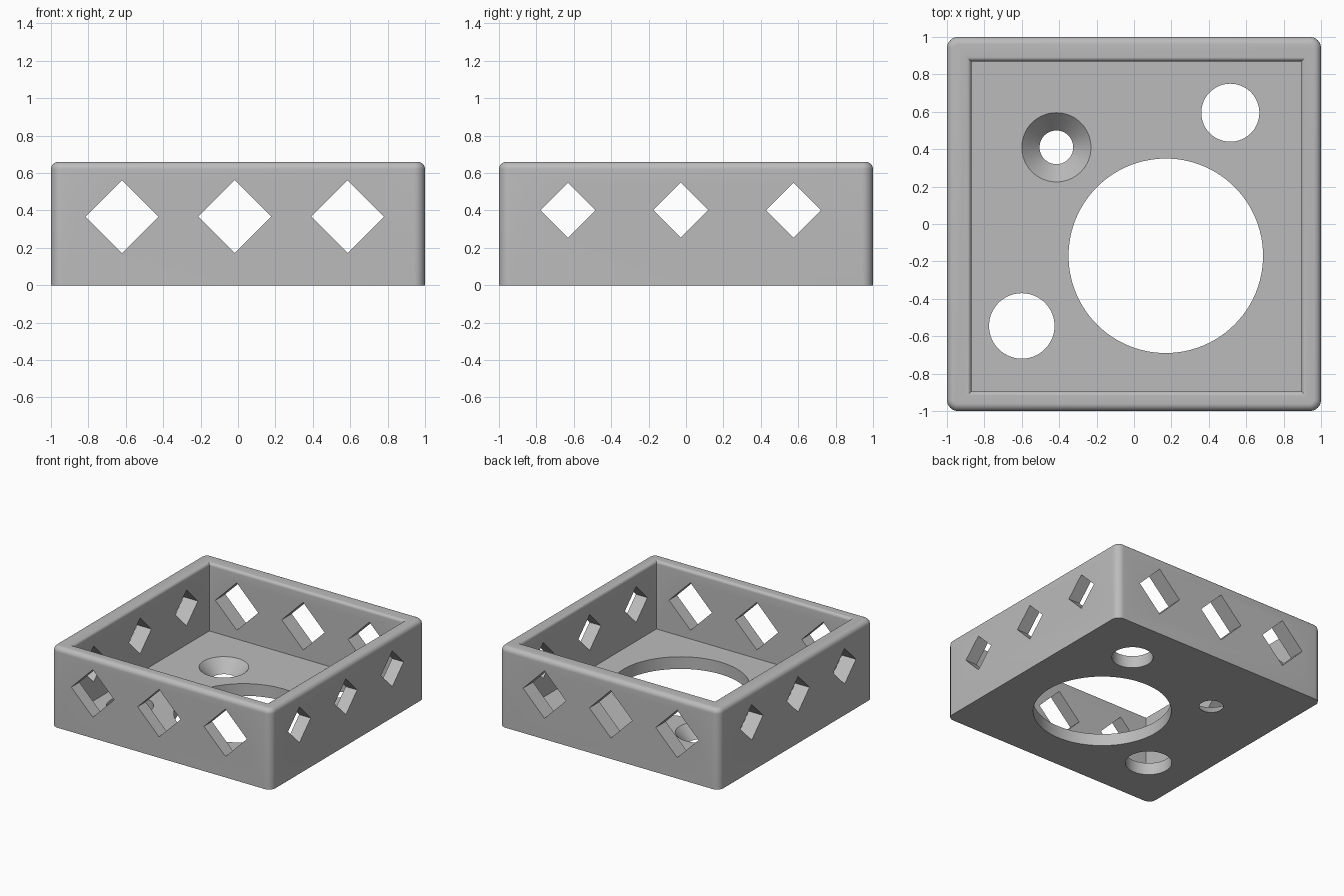
import bpy
import bmesh
import math
from mathutils import Matrix, Vector

if "Cube" in bpy.data.objects:
    bpy.data.objects.remove(bpy.data.objects["Cube"], do_unlink=True)

HEIGHT, FLOOR = 0.66, 0.10
INNER_LOW, INNER_HIGH = 0.87, 0.895     # cavity reach towards -x/+y and +x/-y

grey = bpy.data.materials.new("plain grey")
grey.use_nodes = True
grey.diffuse_color = (0.5, 0.5, 0.5, 1)
grey.node_tree.nodes["Principled BSDF"].inputs["Base Color"].default_value = (0.5, 0.5, 0.5, 1)


def make_object(name, bm):
    bmesh.ops.recalc_face_normals(bm, faces=bm.faces)
    mesh = bpy.data.meshes.new(name)
    bm.to_mesh(mesh)
    bm.free()
    mesh.materials.append(grey)
    obj = bpy.data.objects.new(name, mesh)
    bpy.context.collection.objects.link(obj)
    return obj


def bevel(bm, edges, radius):
    bmesh.ops.bevel(bm, geom=edges, offset=radius, offset_type='OFFSET',
                    segments=8, profile=0.5, affect='EDGES')


# Outer block with rounded upright corners and a rounded top edge
bm = bmesh.new()
bmesh.ops.create_cube(bm, size=1, matrix=Matrix.Translation((0, 0, HEIGHT / 2))
                      @ Matrix.Diagonal((2, 2, HEIGHT, 1)))
bevel(bm, [e for e in bm.edges if abs(e.verts[0].co.z - e.verts[1].co.z) > 0.1], 0.06)
bevel(bm, [e for e in bm.edges if all(v.co.z > HEIGHT - 0.001 for v in e.verts)], 0.04)
tray = make_object("open_tray", bm)


def cut(bm):
    """Subtract a closed shape from the tray."""
    cutter = make_object("cutter", bm)
    cutter.hide_render = True
    bpy.context.view_layer.objects.active = tray
    mod = tray.modifiers.new("cut", 'BOOLEAN')
    mod.operation, mod.solver, mod.object = 'DIFFERENCE', 'EXACT', cutter
    bpy.ops.object.modifier_apply(modifier=mod.name)
    bpy.data.objects.remove(cutter, do_unlink=True)


# Cavity that flares at the top to round the inner lip
LIP = 0.025
steps = [math.radians(15 * i) for i in range(7)]
profile = [(0, FLOOR)]
profile += [(LIP * (1 - math.cos(t)), HEIGHT - LIP + LIP * math.sin(t)) for t in steps]
profile += [(LIP, HEIGHT + 0.1)]
bm = bmesh.new()
rings = []
for out, z in profile:
    a, b = INNER_LOW + out, INNER_HIGH + out
    rings.append([bm.verts.new((x, y, z)) for x, y in ((-a, -b), (b, -b), (b, a), (-a, a))])
for low, high in zip(rings, rings[1:]):
    for i in range(4):
        j = (i + 1) % 4
        bm.faces.new((low[i], low[j], high[j], high[i]))
bm.faces.new(rings[0])
bm.faces.new(rings[-1])
cut(bm)


def cone_cut(centre, r_low, r_high, depth, axis='Z', sides=64):
    turn = Vector((0, 0, 1)).rotation_difference(
        {'X': Vector((1, 0, 0)), 'Y': Vector((0, 1, 0)), 'Z': Vector((0, 0, 1))}[axis])
    shape = bmesh.new()
    bmesh.ops.create_cone(shape, cap_ends=True, segments=sides, radius1=r_low, radius2=r_high,
                          depth=depth, matrix=Matrix.Translation(centre) @ turn.to_matrix().to_4x4())
    cut(shape)


# Round holes through the floor
for x, y, r in ((0.17, -0.17, 0.52), (0.515, 0.595, 0.155), (-0.6, -0.545, 0.175)):
    cone_cut((x, y, FLOOR / 2), r, r, FLOOR + 0.1, sides=96)

# Countersunk hole, extended past both floor faces at the same slope
slope = (0.185 - 0.09) / FLOOR
extra = 0.02
cone_cut((-0.415, 0.41, FLOOR / 2), 0.09 - slope * extra, 0.185 + slope * extra, FLOOR + 2 * extra)

# Diamond windows, each running through two opposite walls
for i in (-1, 0, 1):
    cone_cut((-0.017 + 0.603 * i, 0, 0.367), 0.195, 0.195, 3, 'Y', 4)
    cone_cut((0, -0.028 + 0.603 * i, 0.402), 0.147, 0.147, 3, 'X', 4)

bpy.ops.object.select_all(action='DESELECT')
tray.select_set(True)
bpy.context.view_layer.objects.active = tray
bpy.ops.object.shade_smooth_by_angle(angle=math.radians(30))
